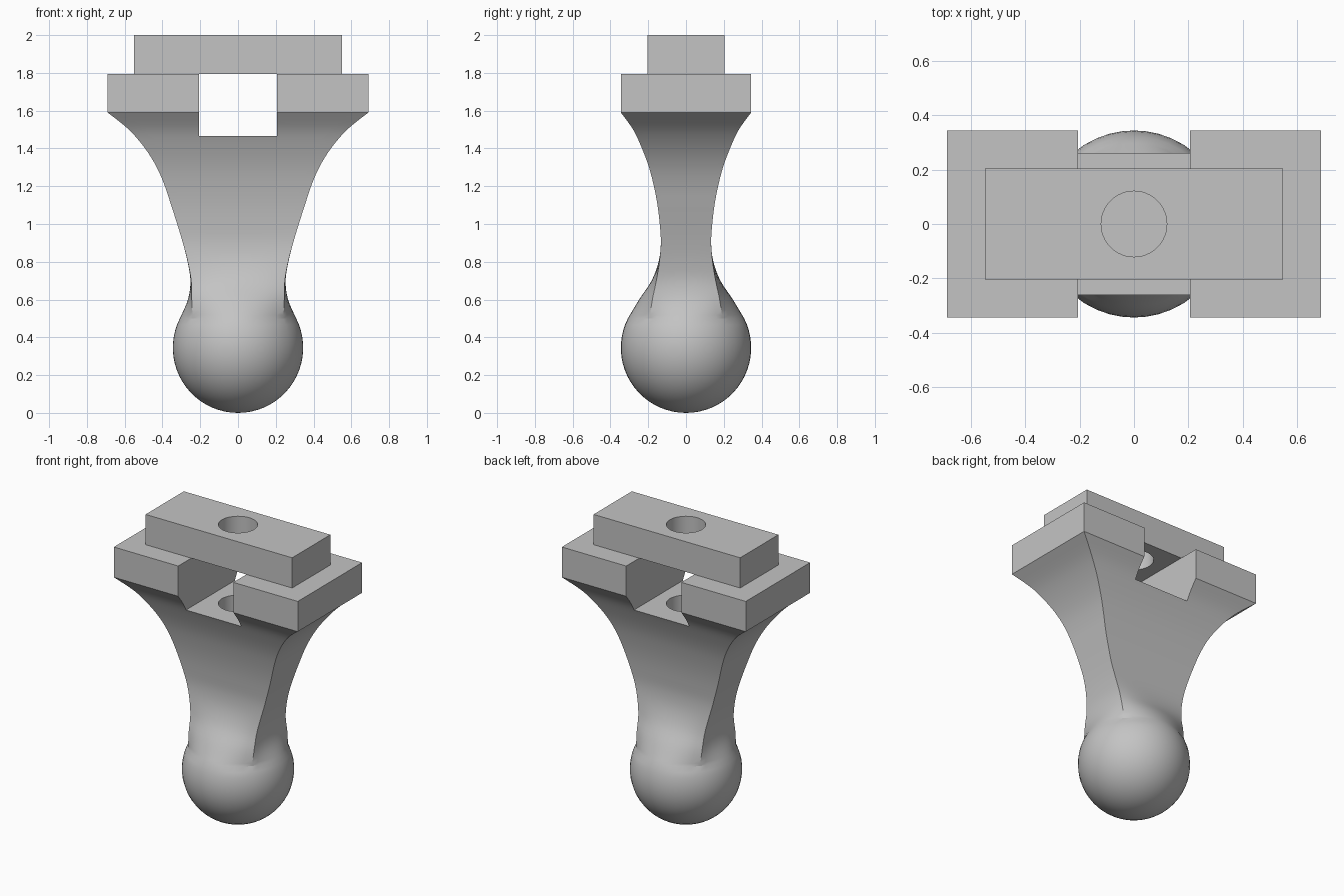
import bpy, bmesh, math

cube = bpy.data.objects.get("Cube")
if cube:
    bpy.data.objects.remove(cube, do_unlink=True)

grey = bpy.data.materials.new("plain grey")
grey.use_nodes = True
grey.diffuse_color = (0.55, 0.55, 0.55, 1)
grey.node_tree.nodes["Principled BSDF"].inputs["Base Color"].default_value = (0.55, 0.55, 0.55, 1)

R = 0.345          # ball radius
SIDE = 12          # segments along each side of a section
BLOCK_TOP = 1.795

# Neck sections: z, half width, half depth, corner x, corner y
NECK = [
    (0.50, 0.308, 0.308, 0.240, 0.193),
    (0.60, 0.265, 0.248, 0.245, 0.178),
    (0.70, 0.252, 0.182, 0.248, 0.157),
    (0.80, 0.267, 0.145, 0.266, 0.141),
    (0.90, 0.292, 0.133, 0.292, 0.133),
    (1.00, 0.322, 0.139, 0.322, 0.139),
    (1.10, 0.354, 0.151, 0.354, 0.151),
    (1.20, 0.387, 0.170, 0.387, 0.170),
    (1.30, 0.430, 0.196, 0.430, 0.196),
    (1.40, 0.492, 0.233, 0.492, 0.233),
    (1.50, 0.578, 0.280, 0.578, 0.280),
    (1.59, 0.690, 0.345, 0.690, 0.345),
]


def smooth_rows(rows, steps):
    """Catmull-Rom interpolation through the section rows."""
    out = []
    for i in range(len(rows) - 1):
        a, b, c, d = (rows[max(0, min(j, len(rows) - 1))] for j in range(i - 1, i + 3))
        for k in range(steps):
            t = k / steps
            out.append([0.5 * (2 * q + (r - p) * t + (2 * p - 5 * q + 4 * r - s) * t * t
                               + (3 * q - p - 3 * r + s) * t ** 3)
                        for p, q, r, s in zip(a, b, c, d)])
    return out + [list(rows[-1])]


def section(z, hx, hy, cx, cy):
    """Four-cornered ring whose sides bulge from the corners to the half sizes."""
    pts = []
    for quarter in range(4):
        run, reach, mid = (cx, cy, hy) if quarter % 2 == 0 else (cy, cx, hx)
        for k in range(SIDE):
            t = -1 + 2 * k / SIDE
            x, y = run * t, -(reach + (mid - reach) * (1 - t * t))
            for _ in range(quarter):
                x, y = -y, x
            pts.append((x, y, z))
    return pts


def finish(obj, angle=None):
    obj.data.materials.clear()
    obj.data.materials.append(grey)
    bpy.ops.object.select_all(action='DESELECT')
    obj.select_set(True)
    bpy.context.view_layer.objects.active = obj
    if angle:
        bpy.ops.object.shade_smooth_by_angle(angle=math.radians(angle))


def box(name, x, y, z0, z1):
    bpy.ops.mesh.primitive_cube_add(size=1, location=(0, 0, (z0 + z1) / 2))
    obj = bpy.context.object
    obj.name = name
    obj.scale = (2 * x, 2 * y, z1 - z0)
    bpy.ops.object.transform_apply(location=False, rotation=False, scale=True)
    return obj


def rod(name, r, z0, z1):
    bpy.ops.mesh.primitive_cylinder_add(vertices=48, radius=r, depth=z1 - z0,
                                        location=(0, 0, (z0 + z1) / 2))
    bpy.context.object.name = name
    return bpy.context.object


def cut(obj, cutter):
    cutter.hide_render = True
    bpy.context.view_layer.objects.active = obj
    mod = obj.modifiers.new("cut", 'BOOLEAN')
    mod.operation = 'DIFFERENCE'
    mod.solver = 'EXACT'
    mod.object = cutter
    bpy.ops.object.modifier_apply(modifier=mod.name)
    bpy.data.objects.remove(cutter, do_unlink=True)


# Ball, neck and flared head as one continuous skin
first = section(*NECK[0])
top_angle = math.asin((NECK[0][0] - R) / R)
rings = []
for i in range(1, 20):
    phi = -math.pi / 2 + (top_angle + math.pi / 2) * i / 20
    r, z = R * math.cos(phi), R + R * math.sin(phi)
    rings.append([(x * r / math.hypot(x, y), y * r / math.hypot(x, y), z) for x, y, _ in first])
rings += [section(*row) for row in smooth_rows(NECK, 4)]
rings.append(section(BLOCK_TOP, 0.69, 0.345, 0.69, 0.345))

bm = bmesh.new()
loops = [[bm.verts.new(p) for p in ring] for ring in rings]
pole = bm.verts.new((0, 0, 0))
n = 4 * SIDE
for k in range(n):
    j = (k + 1) % n
    bm.faces.new((pole, loops[0][j], loops[0][k]))
    for lo, hi in zip(loops, loops[1:]):
        bm.faces.new((lo[k], lo[j], hi[j], hi[k]))
bm.faces.new(loops[-1])
bmesh.ops.recalc_face_normals(bm, faces=bm.faces)
mesh = bpy.data.meshes.new("knob_body")
bm.to_mesh(mesh)
bm.free()
body = bpy.data.objects.new("knob_body", mesh)
bpy.context.collection.objects.link(body)

# Slot across the head and bolt hole in the slot floor
cut(body, box("slot_cutter", 0.207, 0.6, 1.465, 1.95))
cut(body, rod("bolt_cutter", 0.121, 1.15, 1.6))
finish(body, 20)

# Top plate with its through hole
plate = box("top_plate", 0.55, 0.205, BLOCK_TOP, 2.0)
cut(plate, rod("plate_hole_cutter", 0.121, 1.7, 2.1))
finish(plate, 30)
